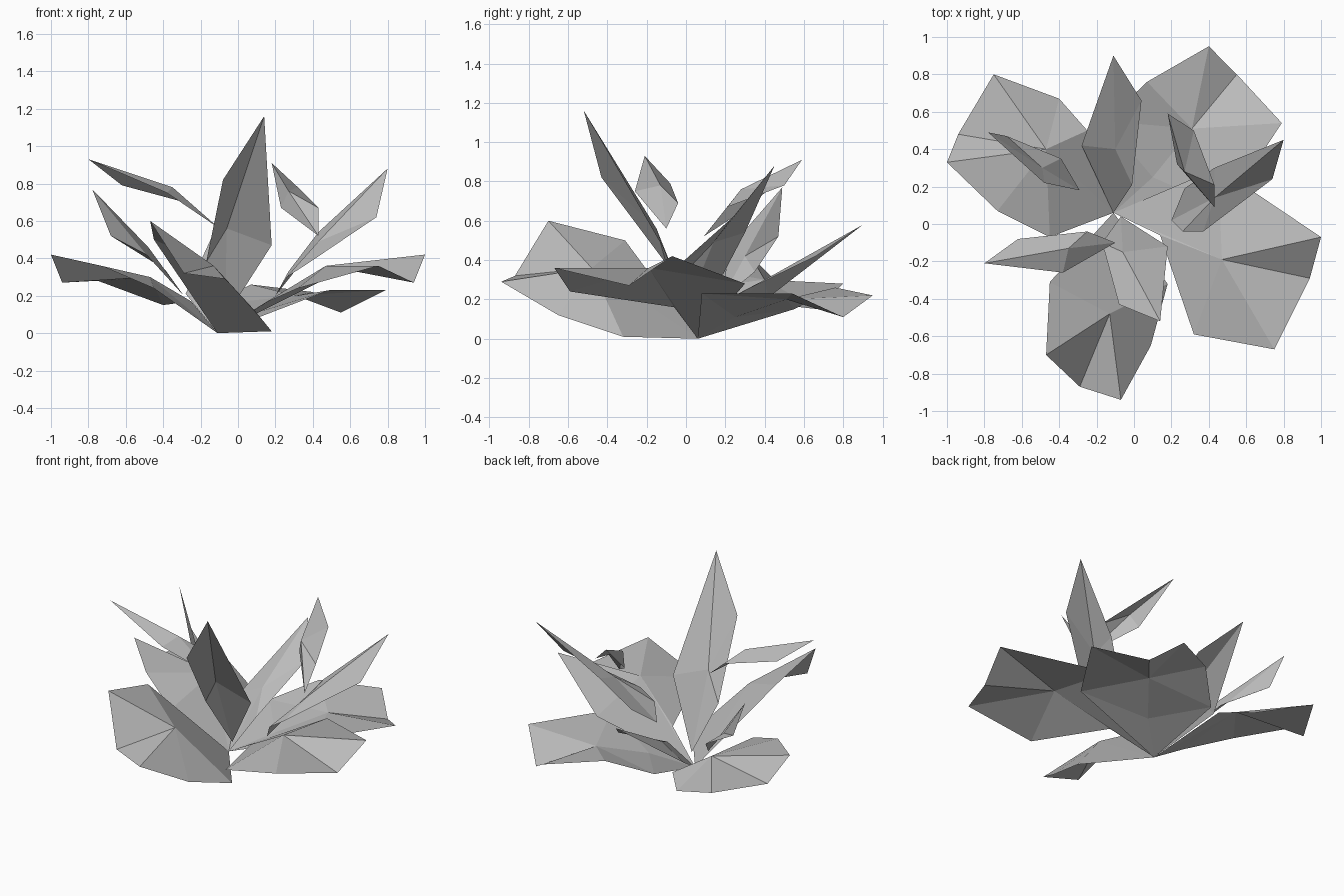
import bpy
import bmesh
from mathutils import Vector

default_cube = bpy.data.objects.get("Cube")
if default_cube:
    bpy.data.objects.remove(default_cube)

# One matte grey for the whole plant
grey = bpy.data.materials.new("leaf grey")
grey.use_nodes = True
grey.diffuse_color = (.5, .5, .5, 1)
grey.node_tree.nodes["Principled BSDF"].inputs["Base Color"].default_value = grey.diffuse_color

ROOT = (-.11, .06, 0)


def build_leaf(name, base, rib, outline, keel=None):
    """Folded low-poly leaf: facets fan from a rib point to the rim.
    With a keel point, the lower half folds around it before meeting the base."""
    mesh_builder = bmesh.new()
    centre = mesh_builder.verts.new(rib)
    rim = [mesh_builder.verts.new(point) for point in [keel or base] + outline]
    for first, second in zip(rim, rim[1:] + rim[:1]):
        mesh_builder.faces.new((centre, first, second))
    if keel:
        root = mesh_builder.verts.new(base)
        mesh_builder.faces.new((rim[0], root, rim[1]))
        mesh_builder.faces.new((rim[0], rim[-1], root))

    # Turn the upper side of the leaf towards the sky
    mesh_builder.normal_update()
    lean = sum((face.normal * face.calc_area() for face in mesh_builder.faces), Vector())
    if lean.z < 0:
        bmesh.ops.reverse_faces(mesh_builder, faces=mesh_builder.faces[:])

    mesh = bpy.data.meshes.new(name)
    mesh_builder.to_mesh(mesh)
    mesh_builder.free()
    mesh.materials.append(grey)
    leaf = bpy.data.objects.new(name, mesh)
    bpy.context.scene.collection.objects.link(leaf)


# Broad outer leaves
build_leaf("broad_leaf_front", base=ROOT, rib=(-.13, -.48, .36), outline=[
    (-.45, -.31, .5),
    (-.47, -.7, .6),
    (-.29, -.87, .32),
    (-.07, -.94, .29),
    (.09, -.65, .12),
    (.18, -.32, .01),
])
build_leaf("broad_leaf_left", base=ROOT, rib=(.47, -.19, .36), outline=[
    (.45, .3, .28),
    (1, -.07, .42),
    (.94, -.29, .27),
    (.75, -.67, .36),
    (.32, -.59, .24),
    (.14, -.06, .16),
])
build_leaf("broad_leaf_back_left", base=ROOT, keel=(.1, .25, .11), rib=(.31, .51, .2), outline=[
    (-.15, .55, .15),
    (.07, .76, .26),
    (.4, .95, .22),
    (.55, .8, .11),
    (.79, .54, .23),
    (.49, .08, .23),
])
build_leaf("broad_leaf_back_right", base=ROOT, rib=(-.47, .4, .3), outline=[
    (-.45, -.07, .24),
    (-.73, .07, .36),
    (-1, .33, .42),
    (-.94, .48, .27),
    (-.75, .8, .28),
    (-.4, .67, .15),
    (-.25, .5, .17),
])

# Narrow upright inner leaves
build_leaf("tall_leaf_front", base=(-.07, .04, .08), rib=(-.06, -.15, .56), outline=[
    (-.17, -.1, .38),
    (-.08, -.43, .82),
    (.14, -.52, 1.16),
    (.18, -.12, .47),
])
build_leaf("tall_leaf_back", base=ROOT, rib=(-.1, .4, .3), outline=[
    (-.28, .42, .21),
    (-.11, .9, .58),
    (.04, .66, .42),
    (-.01, .21, .2),
])
build_leaf("narrow_leaf_back_right", base=(-.29, .18, .2), rib=(-.49, .3, .42), outline=[
    (-.48, .22, .46),
    (-.78, .49, .77),
    (-.68, .47, .52),
    (-.39, .35, .34),
])
build_leaf("narrow_leaf_right", base=(-.1, -.1, .56), rib=(-.35, -.13, .78), outline=[
    (-.25, -.04, .69),
    (-.62, -.08, .79),
    (-.8, -.21, .93),
    (-.38, -.26, .75),
])
build_leaf("narrow_leaf_back_left", base=(.43, .09, .52), rib=(.27, .28, .76), outline=[
    (.23, .32, .67),
    (.18, .59, .91),
    (.32, .5, .78),
    (.43, .21, .67),
])
build_leaf("narrow_leaf_left", base=(.2, .02, .2), rib=(.43, .14, .49), outline=[
    (.26, -.04, .3),
    (.37, -.04, .37),
    (.74, .24, .62),
    (.8, .45, .88),
    (.43, .3, .54),
    (.27, .19, .33),
])
